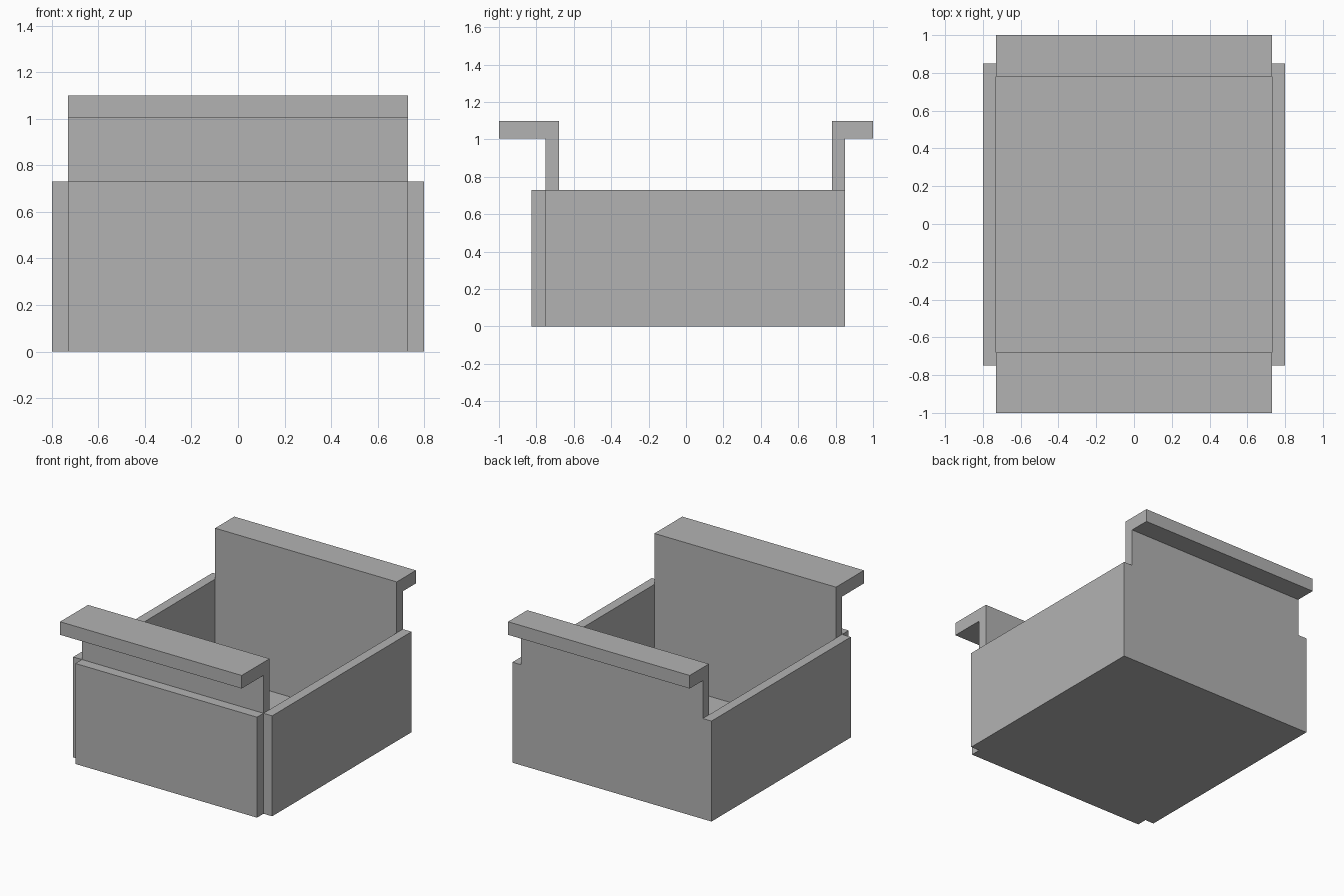
import bpy

old = bpy.data.objects.get("Cube")
if old:
    bpy.data.objects.remove(old, do_unlink=True)

# Single flat grey
GREY = (0.45, 0.45, 0.45, 1)
grey = bpy.data.materials.new("plain grey")
grey.use_nodes = True
grey.diffuse_color = GREY
grey.node_tree.nodes["Principled BSDF"].inputs["Base Color"].default_value = GREY

# Shared dimensions
INNER, OUTER = 0.73, 0.80
FRONT, BACK = -0.75, 0.85
WALL, RIM, TOP, LIP = 0.07, 0.73, 1.10, 1.005
FLOOR = 0.035


def finish(name, verts, faces):
    mesh = bpy.data.meshes.new(name)
    mesh.from_pydata(verts, [], faces)
    mesh.materials.append(grey)
    obj = bpy.data.objects.new(name, mesh)
    bpy.context.collection.objects.link(obj)
    return obj


def extrude_x(name, profile, x0, x1):
    """Sweep a (y, z) outline, counter-clockwise seen from +x, along x."""
    n = len(profile)
    verts = [(x, y, z) for x in (x0, x1) for y, z in profile]
    faces = [tuple(reversed(range(n))), tuple(range(n, 2 * n))]
    faces += [(i, (i + 1) % n, n + (i + 1) % n, n + i) for i in range(n)]
    return finish(name, verts, faces)


def box(name, x0, x1, y0, y1, z0, z1):
    return extrude_x(name, [(y0, z0), (y1, z0), (y1, z1), (y0, z1)], x0, x1)


# Tray floor and the two side walls
box("floor", -INNER, INNER, FRONT + WALL, BACK - WALL, 0, FLOOR)
box("left_wall", INNER, OUTER, FRONT, BACK, 0, RIM)
box("right_wall", -OUTER, -INNER, FRONT, BACK, 0, RIM)

# Tall end walls with outward lips
back = [(BACK - WALL, 0), (BACK, 0), (BACK, LIP), (1, LIP), (1, TOP), (BACK - WALL, TOP)]
extrude_x("back_wall", back, -INNER, INNER)
inside = FRONT + WALL
front = [(FRONT, 0), (inside, 0), (inside, TOP), (-1, TOP), (-1, LIP), (FRONT, LIP)]
extrude_x("front_wall", front, -INNER, INNER)

# Outer panel on the front
box("front_panel", -INNER, INNER, FRONT - 0.075, FRONT, 0, RIM)
